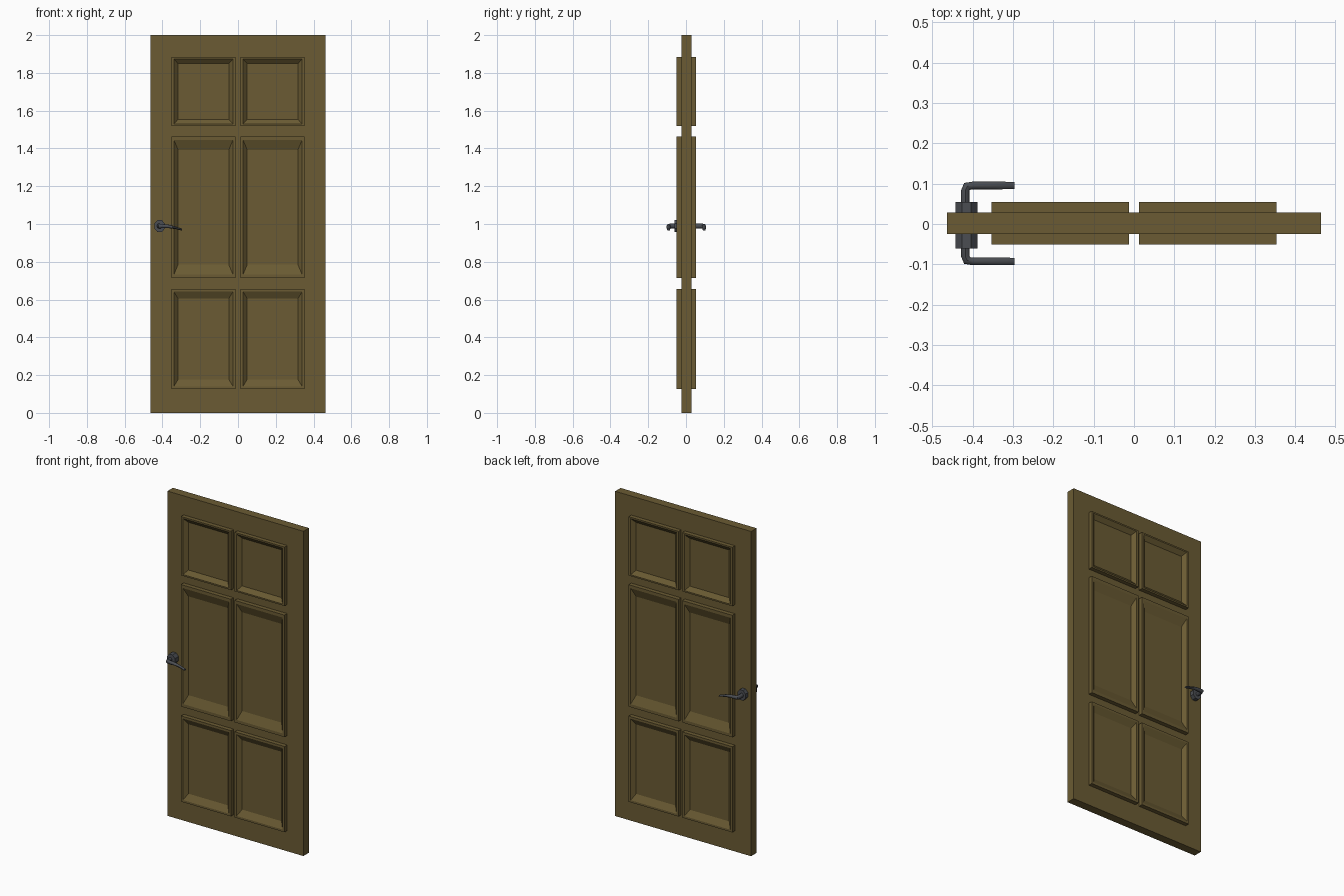
import bpy, bmesh, math
from mathutils import Vector

cube = bpy.data.objects.get("Cube")
if cube:
    bpy.data.objects.remove(cube, do_unlink=True)


def material(name, rgb):
    m = bpy.data.materials.new(name)
    m.use_nodes = True
    m.diffuse_color = (*rgb, 1)
    m.node_tree.nodes["Principled BSDF"].inputs["Base Color"].default_value = (*rgb, 1)
    return m


WOOD = material("brown_wood", (0.145, 0.105, 0.033))
METAL = material("dark_metal", (0.07, 0.075, 0.085))
MID_Y = 0.0015


def finish(name, bm, mat):
    bmesh.ops.recalc_face_normals(bm, faces=bm.faces)
    me = bpy.data.meshes.new(name)
    bm.to_mesh(me)
    bm.free()
    me.materials.append(mat)
    ob = bpy.data.objects.new(name, me)
    bpy.context.collection.objects.link(ob)
    return ob


def loft(name, rings, mat):
    """Skin a list of closed rings and cap both ends."""
    bm = bmesh.new()
    loops = [[bm.verts.new(p) for p in ring] for ring in rings]
    n = len(loops[0])
    for a, b in zip(loops, loops[1:]):
        for i in range(n):
            j = (i + 1) % n
            bm.faces.new((a[i], a[j], b[j], b[i]))
    bm.faces.new(loops[0])
    bm.faces.new(loops[-1])
    return finish(name, bm, mat)


def rect(cx, cz, hx, hz, y):
    return [(cx + sx * hx, y, cz + sz * hz)
            for sx, sz in ((-1, -1), (1, -1), (1, 1), (-1, 1))]


# Door slab
loft("door_slab", [rect(0, 1, 0.463, 1, MID_Y + s * 0.0265) for s in (-1, 1)], WOOD)

# Raised panel mouldings: flat rim, then a slope down to the recessed field
ROWS = {"top": (1.52, 1.883), "middle": (0.713, 1.464), "bottom": (0.127, 0.655)}
for face, s in (("front", -1), ("back", 1)):
    for row, (z0, z1) in ROWS.items():
        for side, cx in (("right", -0.183), ("left", 0.183)):
            cz, hx, hz = (z0 + z1) / 2, 0.17, (z1 - z0) / 2
            steps = ((1, 1, 0.02), (1, 1, 0.0525),
                     (0.92, 0.95, 0.0525), (0.79, 0.81, 0.031))
            loft(f"{face}_{row}_{side}_panel",
                 [rect(cx, cz, hx * kx, hz * kz, MID_Y + s * d)
                  for kx, kz, d in steps], WOOD)


def ring(centre, u, v, ru, rv, n):
    u, v = Vector(u), Vector(v)
    return [Vector(centre) + u * ru * math.cos(a) + v * rv * math.sin(a)
            for a in (math.tau * (i + 0.5) / n for i in range(n))]


# Handles: octagonal rose and a bent, tapering lever on each face
for face, s, rose_end in (("front", -1, -0.061), ("back", 1, 0.054)):
    loft(f"{face}_rose",
         [ring((-0.415, y, 0.989), (1, 0, 0), (0, 0, 1), 0.030, 0.034, 8)
          for y in (s * 0.015, rose_end)], METAL)
    # x, distance from the door centre, z, section half width and half height
    path = ((-0.418, 0.045, 0.989, 0.011, 0.013),
            (-0.418, 0.082, 0.989, 0.011, 0.013),
            (-0.413, 0.092, 0.989, 0.012, 0.012),
            (-0.400, 0.094, 0.989, 0.010, 0.011),
            (-0.365, 0.094, 0.987, 0.010, 0.009),
            (-0.330, 0.094, 0.980, 0.010, 0.007),
            (-0.296, 0.094, 0.970, 0.009, 0.005))
    across = ((1, 0, 0), (1, 0, 0), (0.707, s * -0.707, 0)) + ((0, -s, 0),) * 4
    lever = loft(f"{face}_lever",
                 [ring((x, MID_Y + s * d, z), u, (0, 0, 1), a, b, 10)
                  for (x, d, z, a, b), u in zip(path, across)], METAL)
    bpy.ops.object.select_all(action="DESELECT")
    lever.select_set(True)
    bpy.context.view_layer.objects.active = lever
    bpy.ops.object.shade_smooth_by_angle(angle=math.radians(40))
